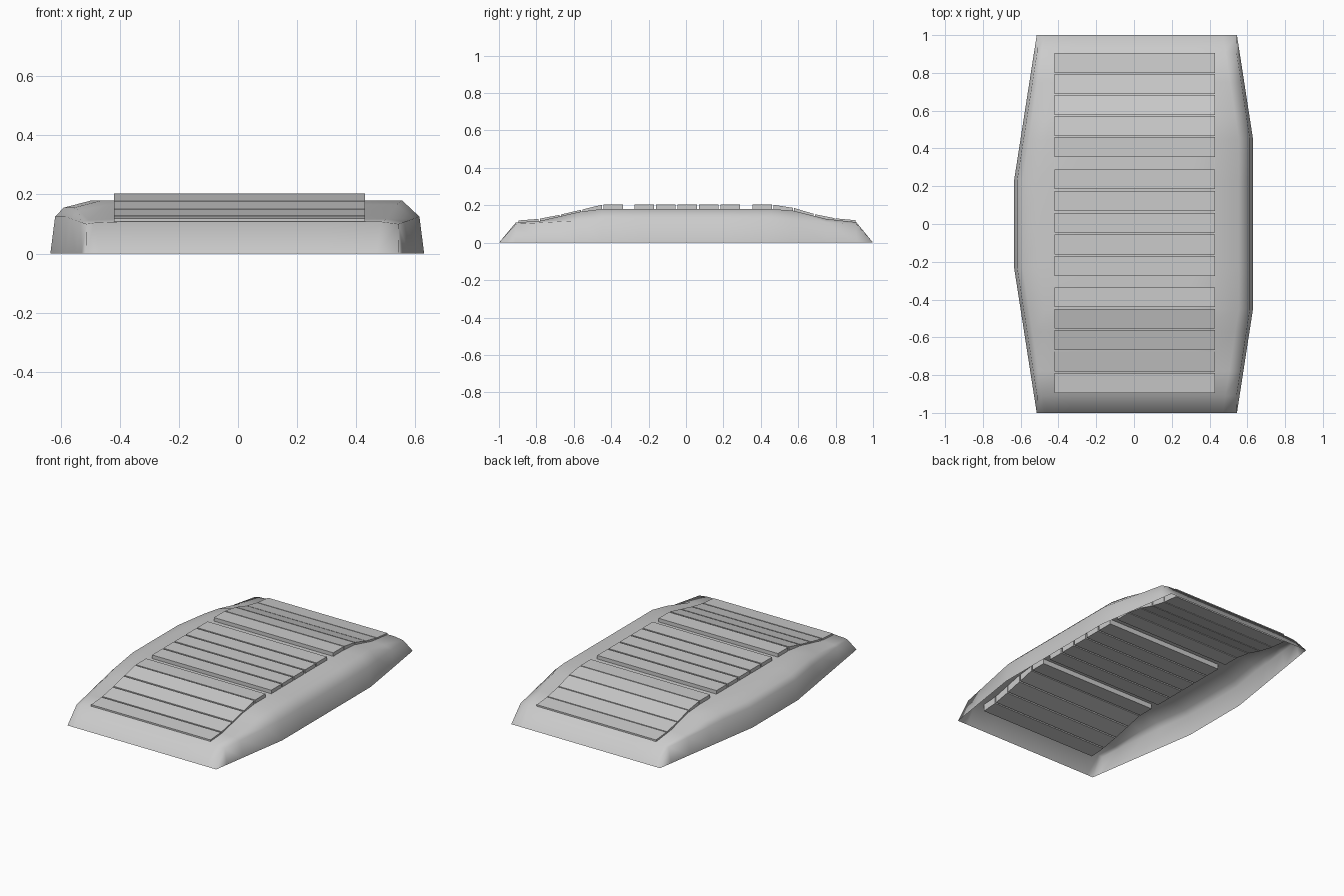
import bpy, bmesh, math

if "Cube" in bpy.data.objects:
    bpy.data.objects.remove(bpy.data.objects["Cube"])


def lerp(points, y):
    """Piecewise linear lookup in a sorted list of (y, value)."""
    for (a, va), (b, vb) in zip(points, points[1:]):
        if y <= b:
            return va + (vb - va) * max(0, (y - a) / (b - a))
    return points[-1][1]


def make_object(name, bm):
    bmesh.ops.recalc_face_normals(bm, faces=bm.faces)
    mesh = bpy.data.meshes.new(name)
    bm.to_mesh(mesh)
    bm.free()
    obj = bpy.data.objects.new(name, mesh)
    bpy.context.collection.objects.link(obj)
    return obj


# Shared profiles along the length
WALK = [(-0.91, 0.118), (-0.79, 0.127), (-0.68, 0.148), (-0.565, 0.175), (-0.45, 0.203),
        (0.47, 0.203), (0.58, 0.185), (0.69, 0.152), (0.80, 0.13), (0.91, 0.12)]
CREST = [(-1, 0), (-0.91, 0.108), (-0.78, 0.117), (-0.57, 0.165), (-0.45, 0.18),
         (0.45, 0.18), (0.57, 0.172), (0.75, 0.127), (0.91, 0.11), (1, 0)]
RIM = [(-1, 0), (-0.91, 0.10), (-0.45, 0.125), (0.45, 0.125), (0.91, 0.10), (1, 0)]
LEFT = [(-1, -0.515), (-0.23, -0.635), (0.23, -0.635), (1, -0.515)]
RIGHT = [(-1, 0.545), (-0.45, 0.63), (0.45, 0.63), (1, 0.545)]

# Earth mound: open-bottomed shell lofted through cross-sections
stations = [-1, -0.91, -0.78, -0.57, -0.45, -0.23, 0, 0.23, 0.45, 0.57, 0.75, 0.91, 1]
bm = bmesh.new()
rows = []
for y in stations:
    xl, xr = lerp(LEFT, y), lerp(RIGHT, y)
    rim, top = lerp(RIM, y), lerp(CREST, y)
    inset = 0.016 if abs(y) < 1 else 0
    section = [(xl, 0), (xl + inset, rim), (xl + 0.045, rim + (top - rim) * 0.55),
               (xl + 0.14, top), (-0.3, top), (0.3, top), (xr - 0.075, top),
               (xr - inset, rim), (xr, 0)]
    rows.append([bm.verts.new((x, y, z)) for x, z in section])
for r0, r1 in zip(rows, rows[1:]):
    for i in range(len(r0) - 1):
        bm.faces.new((r0[i], r0[i + 1], r1[i + 1], r1[i]))
bmesh.ops.remove_doubles(bm, verts=bm.verts, dist=0.0005)
bmesh.ops.dissolve_degenerate(bm, dist=0.0005, edges=bm.edges)
mound = make_object("mound", bm)
# make the open shell's normals point outward
if sum(p.normal.z * p.area for p in mound.data.polygons) < 0:
    mound.data.flip_normals()
mound.data.polygons.foreach_set("use_smooth", [True] * len(mound.data.polygons))

# Boardwalk: three groups of five planks, tilted to follow the slope
THICK = 0.055
groups = [("front", -0.842, 0.1135), ("middle", -0.223, 0.115), ("back", 0.408, 0.1112)]
for label, start, pitch in groups:
    for i in range(5):
        yc = start + i * pitch
        bm = bmesh.new()
        ends = []
        for x in (-0.42, 0.43):
            ring = []
            for dy, drop in ((-1, 0), (1, 0), (1, THICK), (-1, THICK)):
                y = yc + dy * 0.0525
                ring.append(bm.verts.new((x, y, lerp(WALK, y) - drop)))
            ends.append(ring)
        a, b = ends
        bm.faces.new(a)
        bm.faces.new(b[::-1])
        for k in range(4):
            n = (k + 1) % 4
            bm.faces.new((a[k], b[k], b[n], a[n]))
        make_object(f"{label}_plank_{i + 1}", bm)
